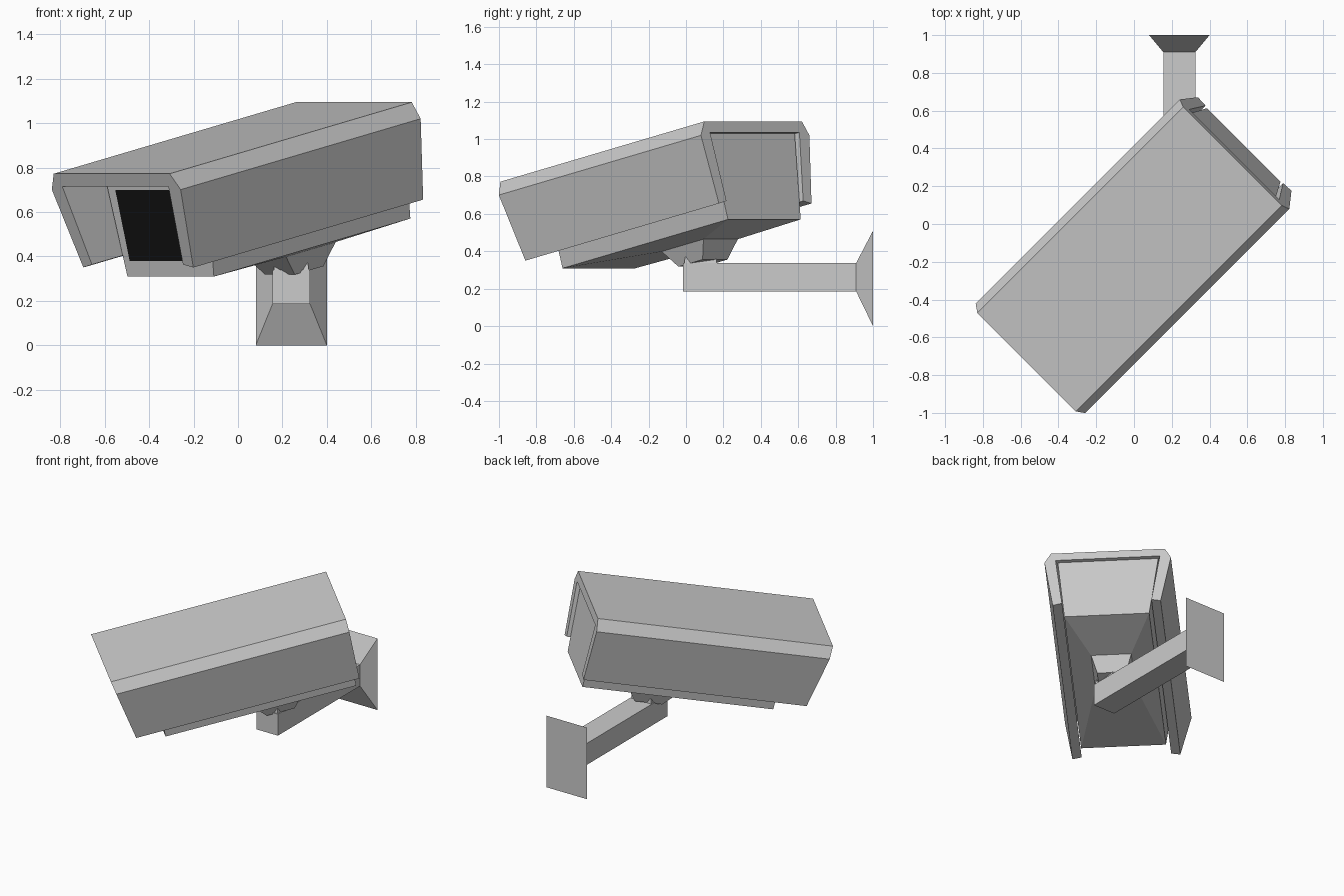
import bpy, bmesh, math
from mathutils import Matrix, Vector

if "Cube" in bpy.data.objects:
    bpy.data.objects.remove(bpy.data.objects["Cube"])

# Camera frame: x across, y backward along the tilted axis, z up from the axis
PITCH = math.radians(11.8)
HEAD = (Matrix.Translation((0.0813, -0.0813, 0))
        @ Matrix.Rotation(math.radians(-45), 4, 'Z')
        @ Matrix.Rotation(PITCH, 4, 'X'))
WORLD = Matrix.Identity(4)


def loft(name, rings, matrix=WORLD):
    """Skin matching rings of points in order and cap both ends."""
    bm = bmesh.new()
    vs = [[bm.verts.new(matrix @ Vector(p)) for p in ring] for ring in rings]
    n = len(vs[0])
    for a, b in zip(vs, vs[1:]):
        for i in range(n):
            j = (i + 1) % n
            bm.faces.new((a[i], a[j], b[j], b[i]))
    bm.faces.new(vs[0][::-1])
    bm.faces.new(vs[-1])
    bmesh.ops.recalc_face_normals(bm, faces=bm.faces)
    mesh = bpy.data.meshes.new(name)
    bm.to_mesh(mesh)
    bm.free()
    obj = bpy.data.objects.new(name, mesh)
    bpy.context.collection.objects.link(obj)
    return obj


def rect_z(x0, x1, y0, y1, z):
    return [(x0, y0, z), (x1, y0, z), (x1, y1, z), (x0, y1, z)]


def rect_y(x0, x1, z0, z1, y):
    return [(x0, y, z0), (x1, y, z0), (x1, y, z1), (x0, y, z1)]


# Sun shield: chamfered open-bottomed channel with a raked front
half = [(0.338, 0.884), (0.290, 0.510), (0.350, 0.496), (0.410, 0.868), (0.369, 0.944)]
profile = half + [(-x, z) for x, z in reversed(half)]
front = [(x, -0.662 - (z - 0.496) * 0.178, z) for x, z in profile]
rear = [(x, 0.833, z) for x, z in profile]
loft("sun_shield", [front, rear], HEAD)

# Camera body: tapered box with a shallow hopper-shaped underside and neck
loft("camera_body", [
    rect_z(-0.326, 0.326, -0.469, 0.809, 0.888),
    rect_z(-0.275, 0.275, -0.469, 0.809, 0.414),
    rect_z(-0.130, 0.130, 0.141, 0.464, 0.378),
    rect_z(-0.094, 0.094, 0.214, 0.400, 0.280),
], HEAD)

# Dark front window
window = [(-0.242, 0.486), (0.242, 0.486), (0.267, 0.813), (-0.267, 0.813)]
glass = loft("front_window", [[(x, y, z) for x, z in window] for y in (-0.473, -0.465)], HEAD)
black = bpy.data.materials.new("black_glass")
black.diffuse_color = (0.006, 0.006, 0.006, 1)
black.use_nodes = True
black.node_tree.nodes["Principled BSDF"].inputs["Base Color"].default_value = black.diffuse_color
glass.data.materials.append(black)

# Wall arm flaring into the wall plate
loft("wall_arm", [
    rect_y(0.155, 0.325, 0.185, 0.338, -0.015),
    rect_y(0.155, 0.325, 0.185, 0.338, 0.91),
    rect_y(0.08, 0.40, 0.0, 0.51, 1.0),
])

# Swivel block rising from the arm into the neck
loft("swivel_block", [
    rect_z(0.156, 0.324, -0.014, 0.17, 0.30),
    rect_z(0.165, 0.315, -0.005, 0.16, 0.37),
])
